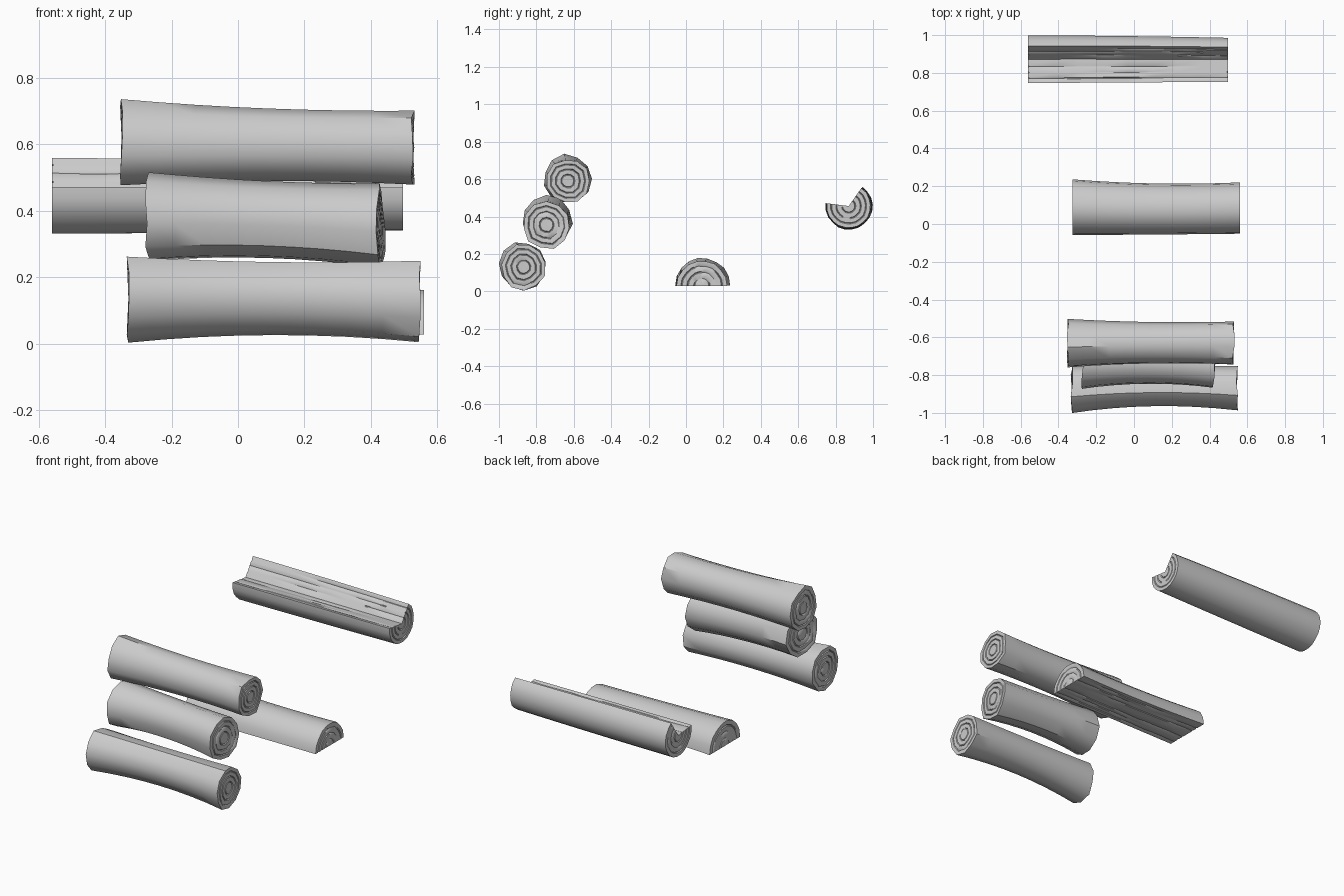
import bpy, bmesh, math, random
from mathutils import Vector

cube = bpy.data.objects.get("Cube")
if cube:
    bpy.data.objects.remove(cube, do_unlink=True)

wood = bpy.data.materials.new("grey_wood")
wood.use_nodes = True
GREY = (0.6, 0.6, 0.6, 1)
wood.diffuse_color = GREY
wood.node_tree.nodes["Principled BSDF"].inputs["Base Color"].default_value = GREY

STATIONS = 9
GROOVE = 0.006

# Radial steps across a cut face: each growth ring is a narrow V groove
STEPS = [(1, 0)]
for ring in (0.8, 0.56, 0.3):
    STEPS += [(ring + 0.03, 0), (ring, 1), (ring - 0.03, 0)]


def blend(values, t):
    """Smooth curve through the left, middle and right values."""
    a, b, c = values
    return a * (1 - t) * (1 - 2 * t) + 4 * b * t * (1 - t) + c * t * (2 * t - 1)


def make_log(name, x0, x1, ys, zs, radii, start=0, sweep=360, sides=11,
             rough=0.05, tilt=0.0, seed=1):
    """Log along x; a sweep under 360 degrees leaves split faces meeting at the core."""
    rng = random.Random(seed)
    closed = sweep == 360
    count = sides if closed else sides + 1
    angles = [math.radians(start + sweep * i / sides) for i in range(count)]
    bumps = [(rng.uniform(-rough, rough), rng.uniform(-rough, rough)) for _ in angles]
    ragged = [[rng.uniform(-0.006, 0.006) for _ in angles] for _ in range(2)]
    bm = bmesh.new()

    def point(s, i, f):
        t = s / (STATIONS - 1)
        r = blend(radii, t) * (1 + bumps[i][0] * (1 - t) + bumps[i][1] * t) * f
        dy, dz = r * math.cos(angles[i]), r * math.sin(angles[i])
        x = x0 + (x1 - x0) * t + tilt * dy
        if closed and s in (0, STATIONS - 1):
            x += ragged[s > 0][i] * f
        return Vector((x, blend(ys, t) + dy, blend(zs, t) + dz))

    skin = [[bm.verts.new(point(s, i, 1)) for i in range(count)] for s in range(STATIONS)]
    cores = [bm.verts.new(point(s, 0, 0)) for s in range(STATIONS)]
    pairs = [(i, (i + 1) % count) for i in range(sides)]

    # Bark
    for a, b in zip(skin, skin[1:]):
        for i, j in pairs:
            bm.faces.new((a[i], a[j], b[j], b[i]))

    # End grain with broken growth rings
    rims = {}
    for s, inward in ((0, 1), (STATIONS - 1, -1)):
        rows = [skin[s]]
        for f, cut in STEPS[1:]:
            row = []
            for i in range(count):
                p = point(s, i, f)
                if cut and rng.random() < 0.85:
                    p.x += inward * GROOVE
                row.append(bm.verts.new(p))
            rows.append(row)
        for a, b in zip(rows, rows[1:]):
            for i, j in pairs:
                bm.faces.new((a[i], a[j], b[j], b[i]))
        for i, j in pairs:
            bm.faces.new((rows[-1][i], rows[-1][j], cores[s]))
        rims[s] = rows

    # Split faces with lengthwise grain grooves
    if not closed:
        for i, turn in ((0, 1), (count - 1, -1)):
            into = Vector((0, -math.sin(angles[i]), math.cos(angles[i]))) * turn
            lines = []
            for s in range(STATIONS):
                if s in rims:
                    line = [row[i] for row in rims[s]]
                else:
                    line = [skin[s][i]]
                    for f, cut in STEPS[1:]:
                        deep = cut and rng.random() < 0.6
                        line.append(bm.verts.new(point(s, i, f) + into * (GROOVE * deep)))
                lines.append(line + [cores[s]])
            for a, b in zip(lines, lines[1:]):
                for k in range(len(a) - 1):
                    bm.faces.new((a[k], a[k + 1], b[k + 1], b[k]))
    else:
        for v in cores[1:-1]:
            bm.verts.remove(v)

    bmesh.ops.recalc_face_normals(bm, faces=bm.faces)
    mesh = bpy.data.meshes.new(name)
    bm.to_mesh(mesh)
    bm.free()
    mesh.materials.append(wood)
    obj = bpy.data.objects.new(name, mesh)
    bpy.context.collection.objects.link(obj)
    bpy.ops.object.select_all(action='DESELECT')
    obj.select_set(True)
    bpy.context.view_layer.objects.active = obj
    bpy.ops.object.shade_smooth_by_angle(angle=math.radians(40))
    return obj


# Stack of three whole logs
make_log("bottom_log", -0.33, 0.545, (-0.873, -0.857, -0.868), (0.135, 0.138, 0.13),
         (0.128, 0.109, 0.122), start=10, seed=4)
make_log("middle_log", -0.265, 0.43, (-0.745, -0.735, -0.745), (0.38, 0.373, 0.355),
         (0.135, 0.117, 0.128), start=25, tilt=0.1, seed=7)
make_log("top_log", -0.35, 0.527, (-0.632, -0.63, -0.632), (0.602, 0.597, 0.59),
         (0.13, 0.112, 0.117), start=0, seed=9)

# Half log lying on its split face
make_log("half_log", -0.325, 0.56, (0.09, 0.08, 0.085), (0.03, 0.03, 0.028),
         (0.148, 0.135, 0.135), sweep=180, sides=9, rough=0.02, seed=3)

# Log with a wedge split out of it
make_log("notched_log", -0.56, 0.497, (0.872, 0.872, 0.87), (0.456, 0.456, 0.456),
         (0.126, 0.123, 0.117), start=173, sweep=242, sides=14, rough=0.015, seed=5)
